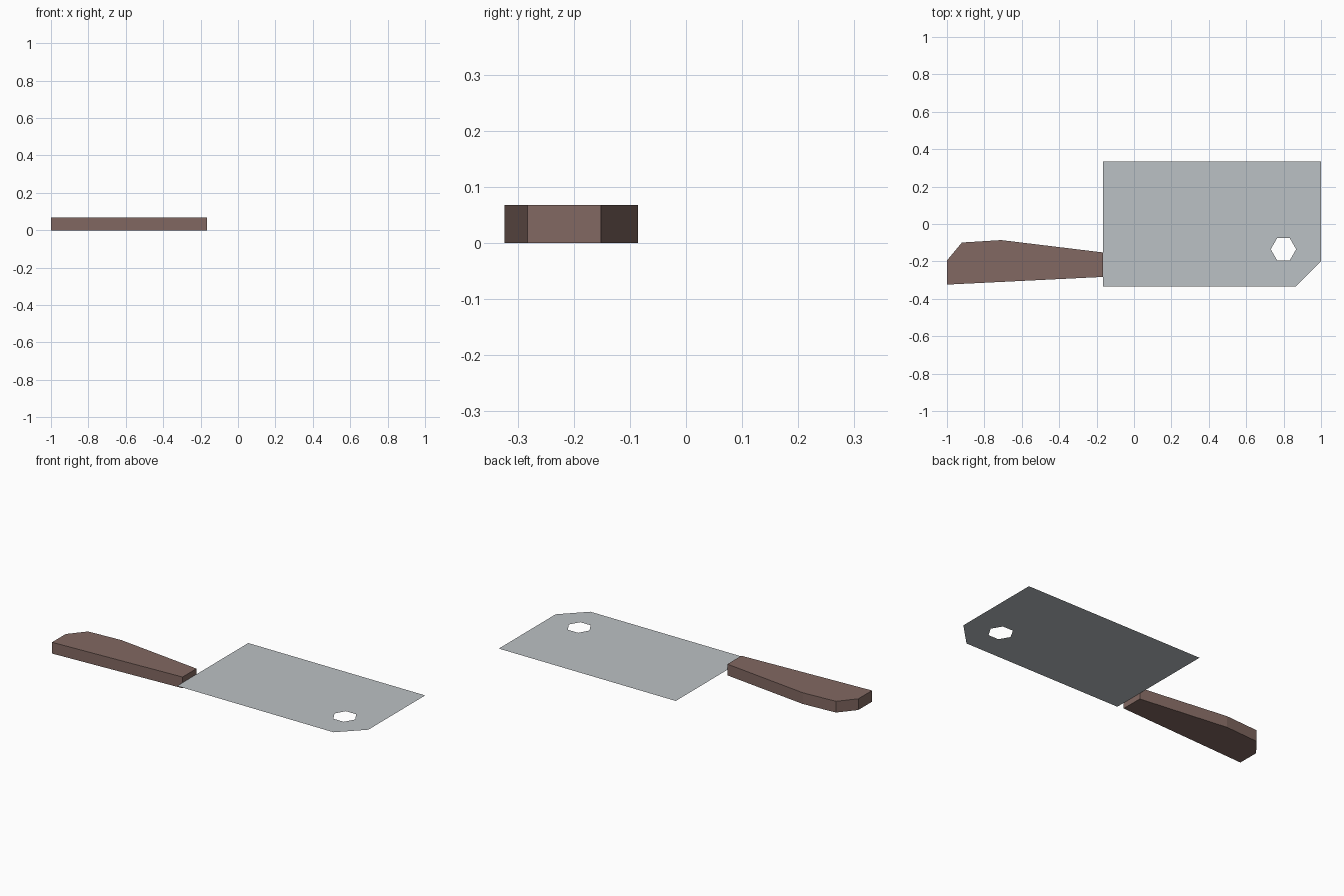
import bpy, bmesh, math
from mathutils import Vector

if "Cube" in bpy.data.objects:
    bpy.data.objects.remove(bpy.data.objects["Cube"])


def material(name, rgb):
    m = bpy.data.materials.new(name)
    m.diffuse_color = (*rgb, 1)
    m.use_nodes = True
    m.node_tree.nodes["Principled BSDF"].inputs["Base Color"].default_value = m.diffuse_color
    return m


def add_object(name, bm, mat):
    mesh = bpy.data.meshes.new(name)
    bm.to_mesh(mesh)
    bm.free()
    mesh.materials.append(mat)
    obj = bpy.data.objects.new(name, mesh)
    bpy.context.collection.objects.link(obj)
    return obj


def loop(bm, points, z):
    verts = [bm.verts.new((x, y, z)) for x, y in points]
    edges = [bm.edges.new((verts[i - 1], verts[i])) for i in range(len(verts))]
    return verts, edges


steel = material("steel grey", (0.50, 0.535, 0.555))
wood = material("brown wood", (0.225, 0.14, 0.122))
THICK = 0.067

# Handle: tapered outline extruded upwards
outline = [(-1, -0.324), (-0.167, -0.283), (-0.167, -0.152),
           (-0.71, -0.086), (-0.92, -0.099), (-1, -0.195)]
bm = bmesh.new()
face = bm.faces.new([bm.verts.new((x, y, 0)) for x, y in outline])
ext = bmesh.ops.extrude_face_region(bm, geom=[face], use_keep_orig=True)
bmesh.ops.translate(bm, vec=(0, 0, THICK),
                    verts=[g for g in ext["geom"] if isinstance(g, bmesh.types.BMVert)])
bmesh.ops.recalc_face_normals(bm, faces=bm.faces)
add_object("handle", bm, wood)

# Blade: paper-thin sheet with a clipped corner and a six-sided hanging hole
plate = [(-0.167, -0.335), (0.865, -0.335), (1, -0.2), (1, 0.335), (-0.167, 0.335)]
hole = [(0.799 + 0.068 * math.cos(math.tau * i / 6),
         -0.135 + 0.068 * math.sin(math.tau * i / 6)) for i in range(6)]
bm = bmesh.new()
edges = loop(bm, plate, THICK / 2)[1] + loop(bm, hole, THICK / 2)[1]
bmesh.ops.triangle_fill(bm, edges=edges, use_beauty=True, normal=Vector((0, 0, 1)))
bm.normal_update()
for f in bm.faces:
    if f.normal.z < 0:
        f.normal_flip()
bmesh.ops.dissolve_limit(bm, angle_limit=0.01, verts=[], edges=bm.edges[:])
add_object("blade", bm, steel)
